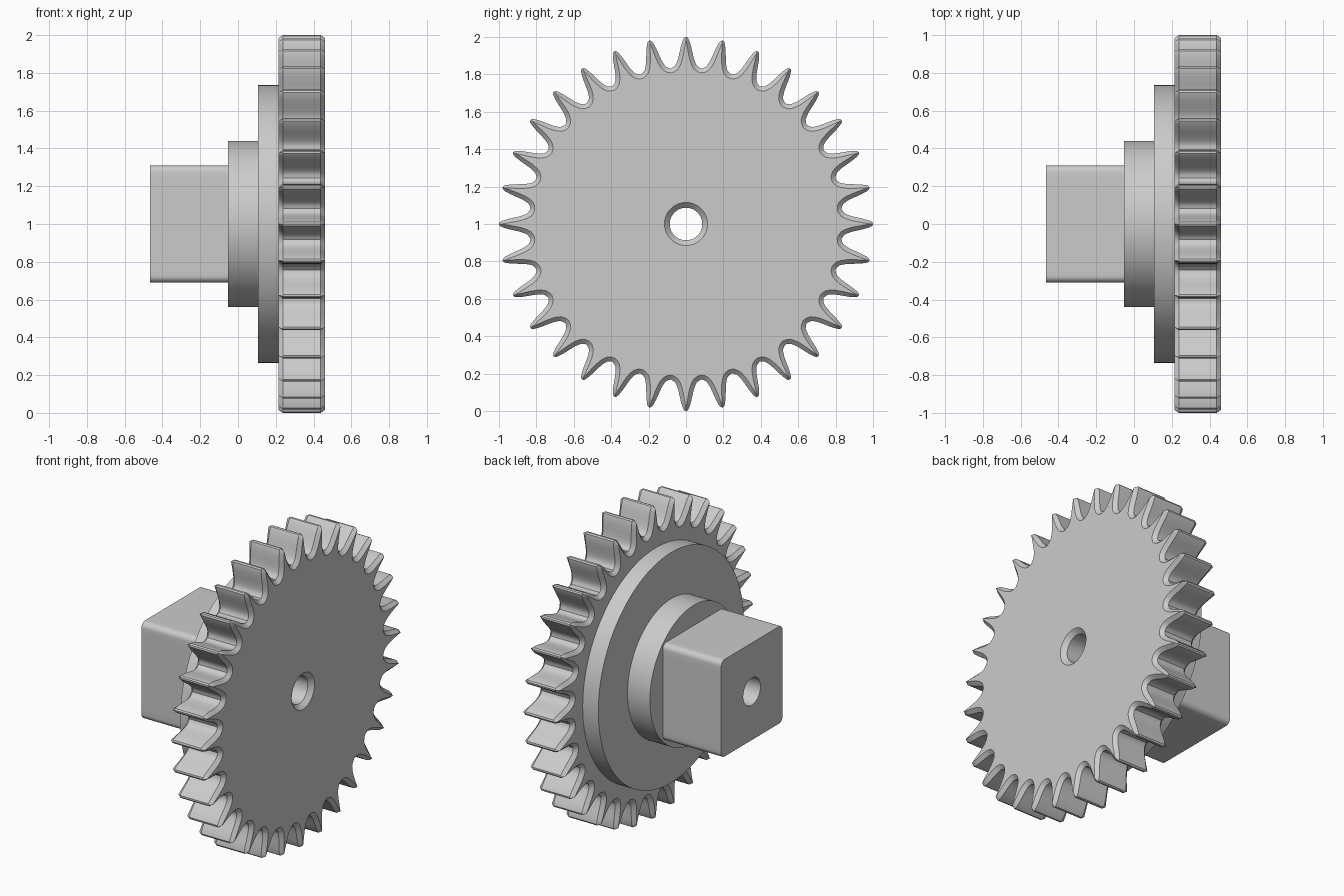
import bpy, bmesh, math

cube = bpy.data.objects.get("Cube")
if cube:
    bpy.data.objects.remove(cube, do_unlink=True)

grey = bpy.data.materials.new("plain grey")
grey.use_nodes = True
colour = (0.6, 0.6, 0.6, 1)
grey.diffuse_color = colour
grey.node_tree.nodes["Principled BSDF"].inputs["Base Color"].default_value = colour

TEETH = 32
BORE = 0.087
MID = 1.0  # height of the axle


def circle(radius, count=128):
    return [(radius * math.cos(math.tau * i / count), radius * math.sin(math.tau * i / count))
            for i in range(count)]


def rounded_square(half, radius, flats=16, steps=6):
    points = []
    for side in range(4):
        a = side * math.pi / 2
        c, s = math.cos(a), math.sin(a)
        inner = half - radius
        local = [(half, -inner + 2 * inner * i / flats) for i in range(flats)]
        local += [(inner + radius * math.cos(t), inner + radius * math.sin(t))
                  for t in (math.pi / 2 * i / steps for i in range(steps))]
        points += [(u * c - v * s, u * s + v * c) for u, v in local]
    return points


def gear_outline(half_tooth, root):
    """Repeat a half tooth of (sideways, radius) points, mirrored, round the wheel."""
    half = [(math.atan2(t, r), math.hypot(t, r)) for t, r in half_tooth]
    tooth = [(-a, r) for a, r in reversed(half[1:])] + half + [(math.pi / TEETH, root)]
    return [(r * math.cos(a + k * math.tau / TEETH), r * math.sin(a + k * math.tau / TEETH))
            for k in range(TEETH) for a, r in tooth]


def bore_ring(outline, radius=BORE):
    return [(u * radius / math.hypot(u, v), v * radius / math.hypot(u, v)) for u, v in outline]


def ring_solid(name, sections):
    """Bridge a closed cycle of (x, outline) sections along the axle."""
    bm = bmesh.new()
    loops = [[bm.verts.new((x, u, v + MID)) for u, v in outline] for x, outline in sections]
    for a, b in zip(loops, loops[1:] + loops[:1]):
        for i in range(len(a)):
            j = (i + 1) % len(a)
            bm.faces.new((a[i], a[j], b[j], b[i]))
    bmesh.ops.recalc_face_normals(bm, faces=bm.faces)
    mesh = bpy.data.meshes.new(name)
    bm.to_mesh(mesh)
    bm.free()
    mesh.materials.append(grey)
    obj = bpy.data.objects.new(name, mesh)
    bpy.context.collection.objects.link(obj)
    bpy.ops.object.select_all(action='DESELECT')
    obj.select_set(True)
    bpy.context.view_layer.objects.active = obj
    bpy.ops.object.shade_smooth_by_angle(angle=math.radians(28))
    return obj


def bored_prism(name, outline, x0, x1):
    bore = bore_ring(outline)
    return ring_solid(name, [(x0, outline), (x1, outline), (x1, bore), (x0, bore)])


# Toothed wheel: full tooth outline with a chamfered, smaller outline on each face
full = gear_outline([(0, 1.0), (.01, .996), (.018, .98), (.027, .95), (.035, .915),
                     (.042, .885), (.05, .862), (.058, .847), (.069, .838)], .835)
face = gear_outline([(0, .985), (.002, .975), (.004, .963), (.008, .94), (.014, .905),
                     (.021, .875), (.03, .85), (.042, .829), (.06, .815)], .812)
ring_solid("toothed_wheel", [
    (.215, face), (.238, full), (.438, full), (.46, face),
    (.46, bore_ring(full, .115)), (.432, bore_ring(full)), (.215, bore_ring(full))])

# Stepped hub and square drive end
bored_prism("hub_disc", circle(.735), .105, .215)
bored_prism("hub_collar", circle(.44), -.053, .105)
bored_prism("square_drive", rounded_square(.31, .035), -.465, -.053)
